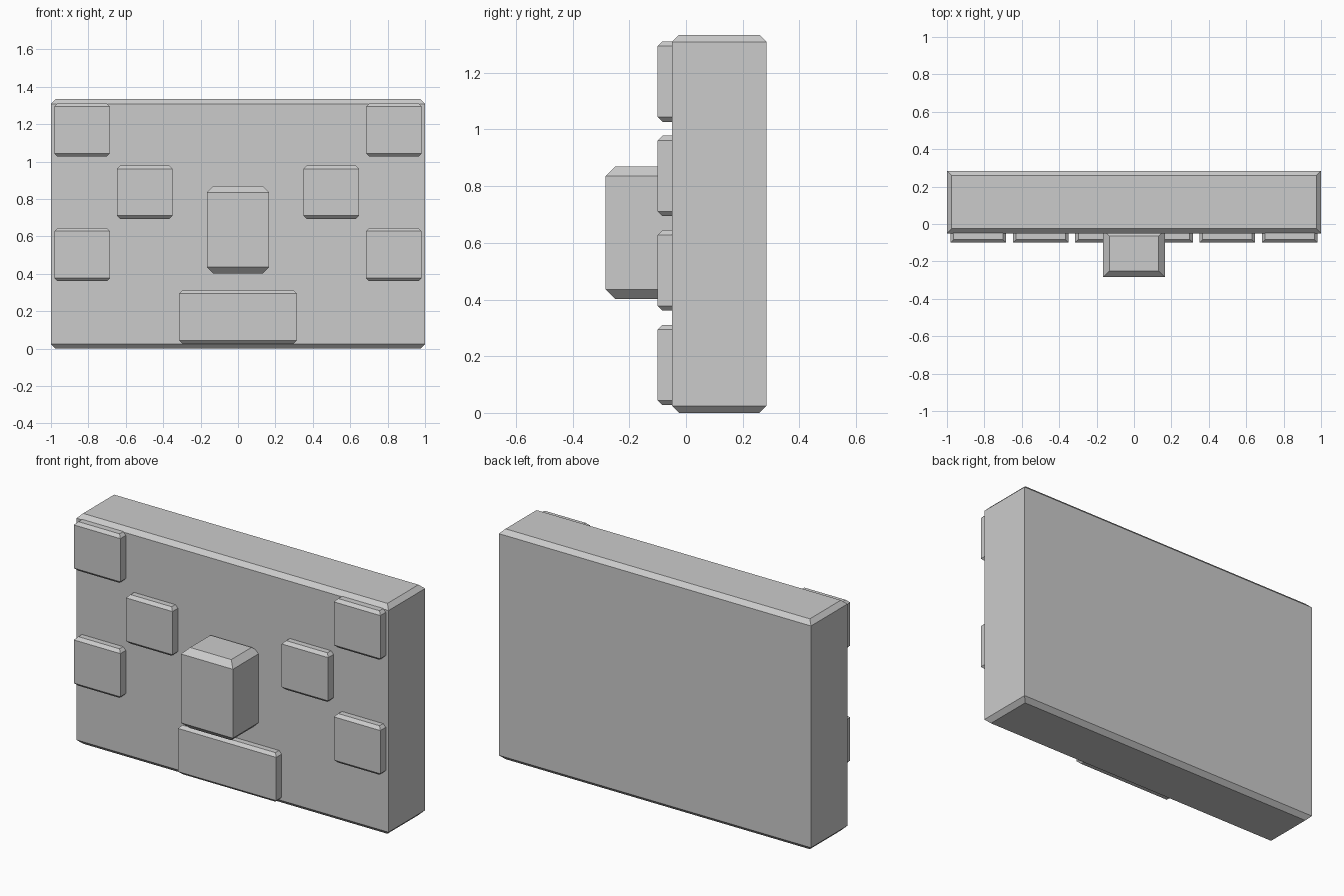
import bpy, bmesh

if "Cube" in bpy.data.objects:
    bpy.data.objects.remove(bpy.data.objects["Cube"])


def block(name, x, y, z, c):
    """Box whose top and bottom rims are chamfered by c; vertical edges stay sharp."""
    bm = bmesh.new()
    rings = []
    for height, inset in ((z[0], c), (z[0] + c, 0), (z[1] - c, 0), (z[1], c)):
        x0, x1, y0, y1 = x[0] + inset, x[1] - inset, y[0] + inset, y[1] - inset
        rings.append([bm.verts.new((px, py, height))
                      for px, py in ((x0, y0), (x1, y0), (x1, y1), (x0, y1))])
    for low, high in zip(rings, rings[1:]):
        for i in range(4):
            j = (i + 1) % 4
            bm.faces.new((low[i], low[j], high[j], high[i]))
    bm.faces.new(rings[0][::-1])
    bm.faces.new(rings[-1])
    mesh = bpy.data.meshes.new(name)
    bm.to_mesh(mesh)
    bm.free()
    obj = bpy.data.objects.new(name, mesh)
    bpy.context.collection.objects.link(obj)
    return obj


# Main slab and central protruding block
block("main_slab", (-1, 1), (-0.05, 0.284), (0, 1.334), 0.025)
block("centre_block", (-0.166, 0.166), (-0.284, -0.03), (0.402, 0.869), 0.034)

# Raised pads, embedded slightly into the slab
PAD_Y = (-0.1, -0.03)
PAD_C = 0.017
block("lower_pad", (-0.315, 0.315), PAD_Y, (0.027, 0.311), PAD_C)

# Square pads, one set on each side
for label, cx, z0 in (("upper", 0.833, 1.027), ("inner", 0.499, 0.694), ("outer", 0.833, 0.361)):
    for side, s in (("right", 1), ("left", -1)):
        block(f"{label}_pad_{side}", (s * cx - 0.149, s * cx + 0.149), PAD_Y,
              (z0, z0 + 0.284), PAD_C)
